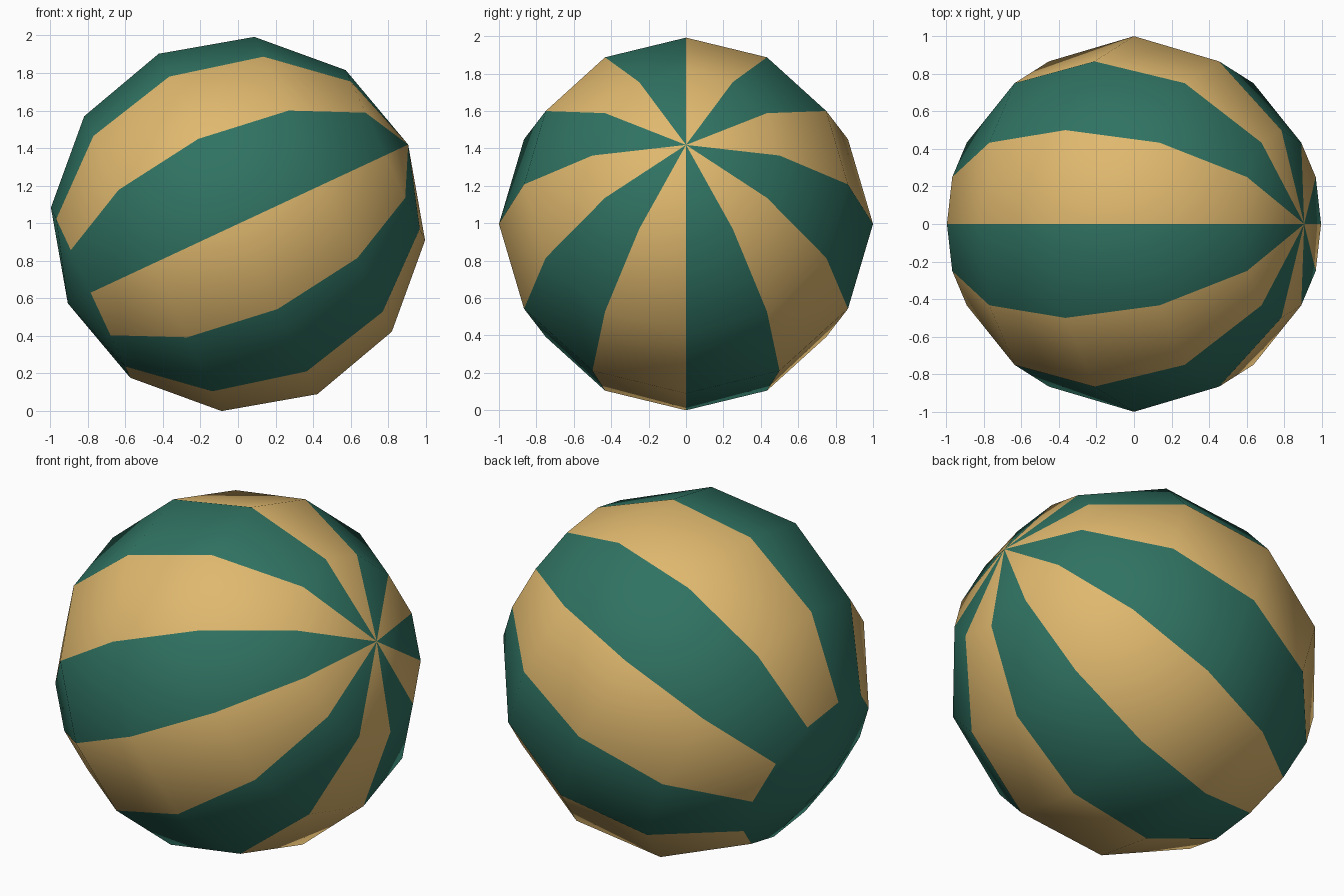
import bpy, bmesh, math
from mathutils import Matrix

SEGMENTS, RINGS, TILT = 12, 6, math.radians(65)

cube = bpy.data.objects.get("Cube")
if cube:
    bpy.data.objects.remove(cube, do_unlink=True)


def make_material(name, rgb):
    mat = bpy.data.materials.new(name)
    mat.use_nodes = True
    mat.diffuse_color = (*rgb, 1)
    mat.node_tree.nodes["Principled BSDF"].inputs["Base Color"].default_value = (*rgb, 1)
    return mat


# Low-poly ball, striped between its meridians
bm = bmesh.new()
bmesh.ops.create_uvsphere(bm, u_segments=SEGMENTS, v_segments=RINGS, radius=1)
cap_height = -math.cos(math.pi / RINGS)
for face in bm.faces:
    face.smooth = True
    c = face.calc_center_median()
    stripe = math.floor(math.atan2(c.y, c.x) / (2 * math.pi / SEGMENTS))
    # The cap round the lower pole is plain green
    face.material_index = 0 if c.z < cap_height else stripe % 2

# Tilt the striped pole towards the left and rest the ball on the ground
bm.transform(Matrix.Rotation(TILT, 4, "Y"))
lowest = min(v.co.z for v in bm.verts)
bm.transform(Matrix.Translation((0, 0, -lowest)))

mesh = bpy.data.meshes.new("striped_ball")
bm.to_mesh(mesh)
bm.free()
mesh.materials.append(make_material("deep_green", (0.029, 0.17, 0.122)))
mesh.materials.append(make_material("sandy_gold", (0.74, 0.48, 0.156)))
ball = bpy.data.objects.new("striped_ball", mesh)
bpy.context.collection.objects.link(ball)
